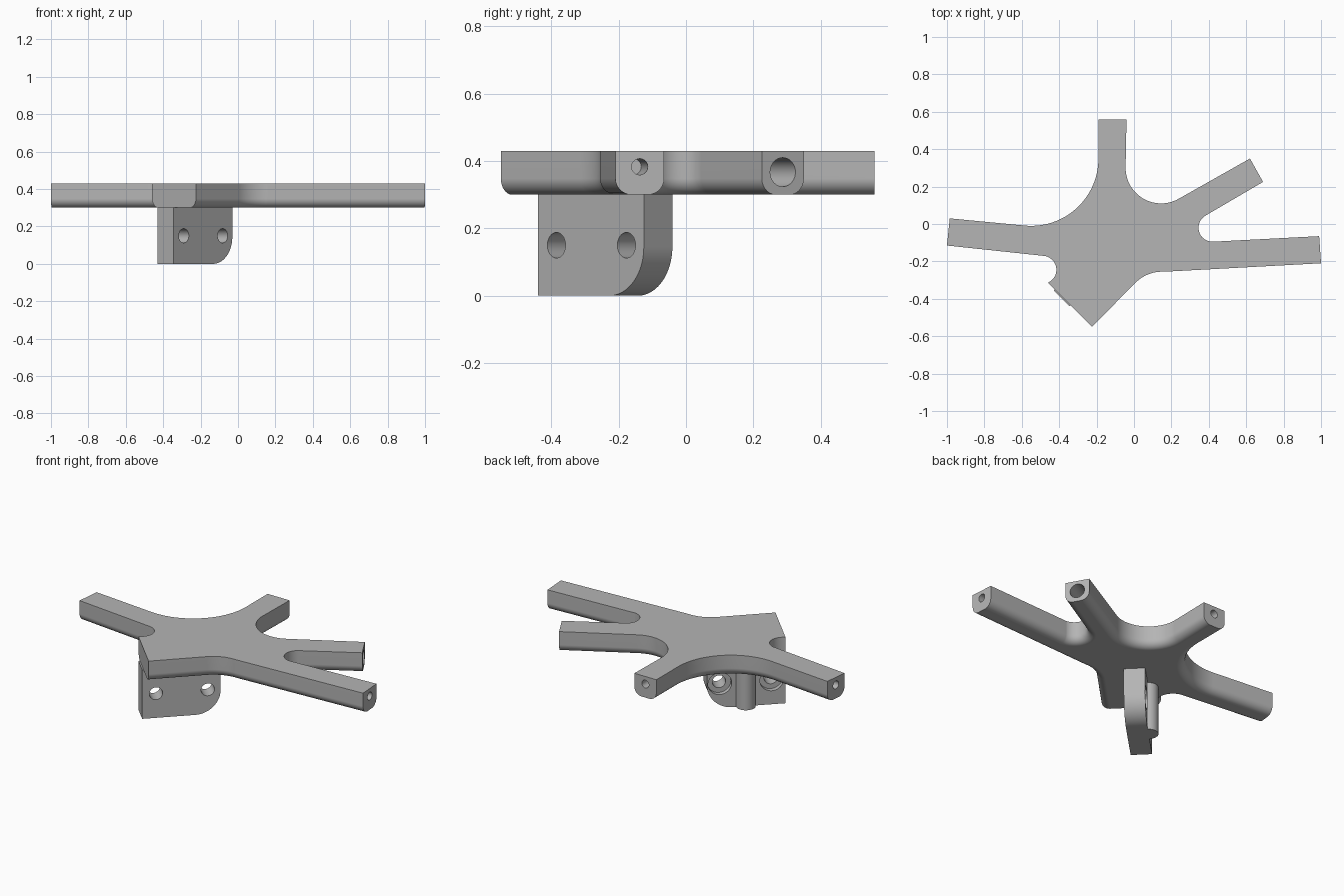
import bpy, bmesh, math
from mathutils import Vector, Matrix

if "Cube" in bpy.data.objects:
    bpy.data.objects.remove(bpy.data.objects["Cube"])

grey = bpy.data.materials.new("plain_grey")
grey.use_nodes = True
COLOUR = (0.46, 0.46, 0.46, 1)
grey.diffuse_color = COLOUR
grey.node_tree.nodes["Principled BSDF"].inputs["Base Color"].default_value = COLOUR


def make(name, bm):
    bmesh.ops.recalc_face_normals(bm, faces=bm.faces)
    mesh = bpy.data.meshes.new(name)
    bm.to_mesh(mesh)
    bm.free()
    mesh.materials.append(grey)
    obj = bpy.data.objects.new(name, mesh)
    bpy.context.collection.objects.link(obj)
    return obj


def arc(cx, cy, r, a0, a1, n=20):
    angles = [math.radians(a0 + (a1 - a0) * i / n) for i in range(n + 1)]
    return [(cx + r * math.cos(a), cy + r * math.sin(a)) for a in angles]


def prism(points, low, high):
    bm = bmesh.new()
    face = bm.faces.new([bm.verts.new((x, y, low)) for x, y in points])
    new = bmesh.ops.extrude_face_region(bm, geom=[face])["geom"]
    verts = [v for v in new if isinstance(v, bmesh.types.BMVert)]
    bmesh.ops.translate(bm, verts=verts, vec=(0, 0, high - low))
    return bm


def rod(name, start, direction, radius, length):
    """Cylinder running from start along direction."""
    direction = Vector(direction).normalized()
    turn = direction.to_track_quat("Z", "Y").to_matrix().to_4x4()
    place = Matrix.Translation(Vector(start) + direction * length / 2) @ turn
    bm = bmesh.new()
    bmesh.ops.create_cone(bm, cap_ends=True, segments=40, radius1=radius,
                          radius2=radius, depth=length, matrix=place)
    return make(name, bm)


def combine(target, tool, operation):
    tool.hide_render = True
    bpy.context.view_layer.objects.active = target
    mod = target.modifiers.new("combine", "BOOLEAN")
    mod.operation, mod.object, mod.solver = operation, tool, "EXACT"
    bpy.ops.object.modifier_apply(modifier=mod.name)
    bpy.data.objects.remove(tool)


def finish(obj):
    bpy.ops.object.select_all(action="DESELECT")
    obj.select_set(True)
    bpy.context.view_layer.objects.active = obj
    bpy.ops.object.shade_smooth_by_angle(angle=math.radians(30))
    mod = obj.modifiers.new("even_shading", "WEIGHTED_NORMAL")
    mod.keep_sharp = True


# Hub with four arms and a square block: one outline joined by fillets
BOTTOM, TOP = 0.30, 0.43
long_end = [(1.0, -0.21), (0.99, -0.065)]
angled_end = [(0.69, 0.225), (0.62, 0.35)]
back_end = [(-0.04, 0.56), (-0.19, 0.56)]
side_end = [(-0.985, 0.03), (-1.0, -0.115)]
tip = (-0.225, -0.55)
block_fillet = arc(-0.49, -0.245, 0.075, 84, -66)
outline = ([tip] + arc(0.15, -0.455, 0.2, 135, 87)
           + long_end + arc(0.42, -0.02, 0.075, 267, 120)
           + angled_end + arc(0.145, 0.30, 0.19, 300, 180)
           + back_end + arc(-0.55, 0.35, 0.36, 0, -96, 28)
           + side_end + block_fillet)
bm = prism(outline, BOTTOM, TOP)

# Round the underside everywhere except at the flat ends
ends = [long_end, angled_end, back_end, side_end, [block_fillet[-1], tip]]
flat_mids = [(Vector(a) + Vector(b)) / 2 for a, b in ends]


def is_rounded(edge):
    if any(v.co.z > BOTTOM + 0.001 for v in edge.verts):
        return False
    mid = ((edge.verts[0].co + edge.verts[1].co) / 2).to_2d()
    return all((mid - m).length > 0.01 for m in flat_mids)


bmesh.ops.bevel(bm, geom=[e for e in bm.edges if is_rounded(e)], offset=0.048,
                segments=7, profile=0.5, affect="EDGES", clamp_overlap=False)
hub = make("hub_with_arms", bm)

# Sockets drilled into the arm ends
for (a, b), radius, height in ((long_end, 0.024, 0.383), (angled_end, 0.043, 0.367),
                               (back_end, 0.024, 0.383), (side_end, 0.024, 0.383)):
    a, b = Vector(a), Vector(b)
    inward = Vector((a.y - b.y, b.x - a.x, 0)).normalized()
    start = ((a + b) / 2).to_3d() + Vector((0, 0, height)) - inward * 0.02
    combine(hub, rod("socket_cutter", start, inward, radius, 0.3), "DIFFERENCE")
finish(hub)

# Mounting blade below the block, with one rounded lower corner
LENGTH, THICK, ROUND = 0.445, 0.12, 0.145
along = Vector((1, 1, 0)).normalized()
front = Vector((1, -1, 0)).normalized()
up = Vector((0, 0, 1))
corner = Vector((-0.345, -0.44, 0))
profile = ([(0, 0)] + arc(LENGTH - ROUND, ROUND, ROUND, -90, 0)
           + [(LENGTH, BOTTOM + 0.002), (0, BOTTOM + 0.002)])
bm = prism(profile, -THICK, 0)
bm.transform(Matrix.Translation(corner) @ Matrix((along, up, front)).transposed().to_4x4())
blade = make("mounting_blade", bm)

# Rounded rib on the back of the blade
back = corner - front * THICK
combine(blade, rod("rib", back + along * 0.225, up, 0.055, BOTTOM + 0.002), "UNION")

# Bolt holes with recesses on the back
for distance in (0.078, 0.372):
    centre = back + along * distance + up * 0.15
    combine(blade, rod("hole_cutter", centre - front * 0.1, front, 0.038, 0.4), "DIFFERENCE")
    combine(blade, rod("recess_cutter", centre - front * 0.03, front, 0.067, 0.06), "DIFFERENCE")
finish(blade)
